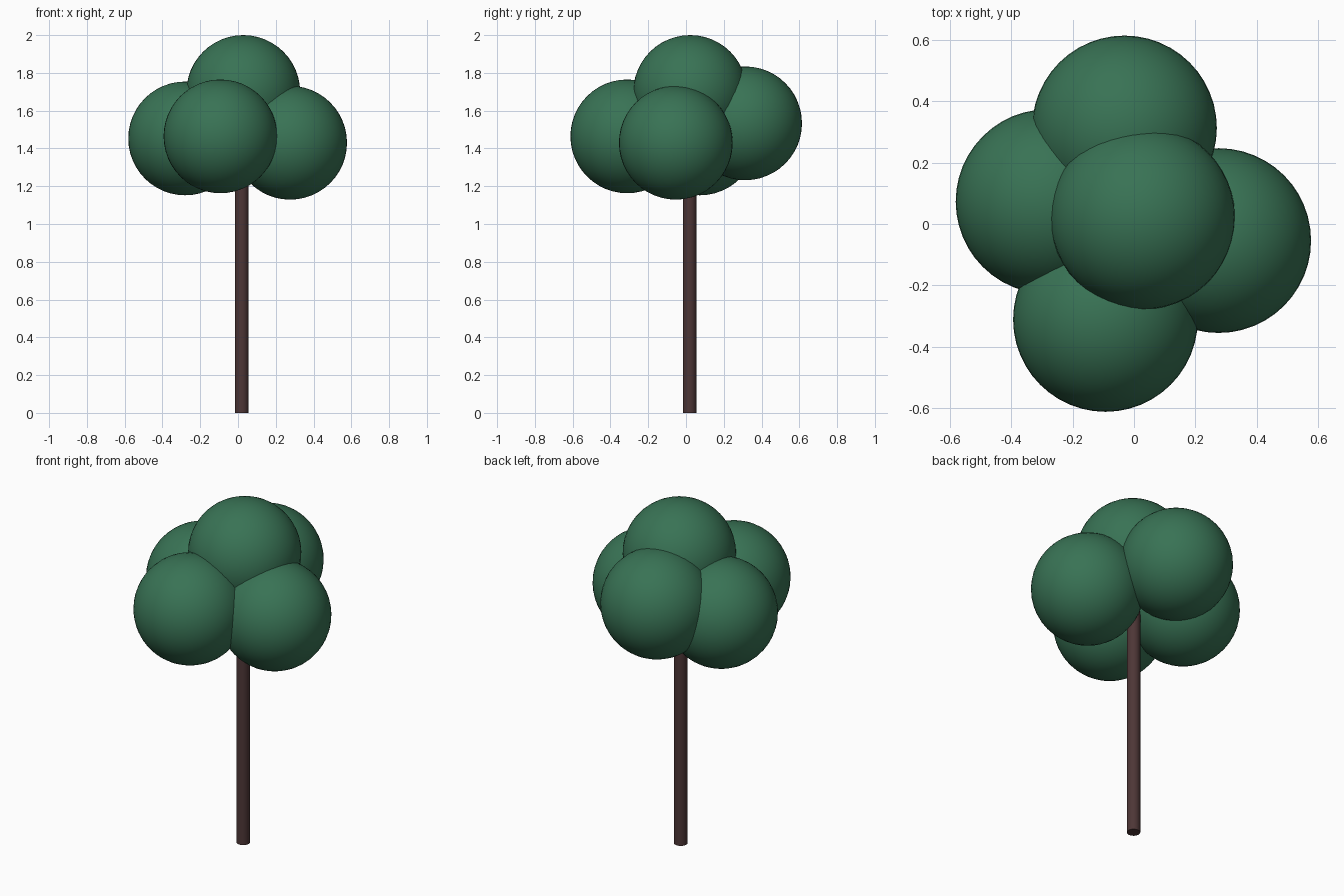
import bpy
import math

if "Cube" in bpy.data.objects:
    bpy.data.objects.remove(bpy.data.objects["Cube"])


def material(name, color):
    mat = bpy.data.materials.new(name)
    mat.diffuse_color = (*color, 1.0)
    mat.use_nodes = True
    mat.node_tree.nodes["Principled BSDF"].inputs["Base Color"].default_value = mat.diffuse_color
    return mat


def finish(name, mat, angle):
    obj = bpy.context.object
    obj.name = name
    obj.data.materials.append(mat)
    bpy.ops.object.shade_smooth_by_angle(angle=math.radians(angle))


leaf = material("leaf_green", (0.04, 0.17, 0.09))
bark = material("bark_brown", (0.075, 0.037, 0.037))

# Trunk: a straight pole running up into the crown
TRUNK_TOP = 1.5
bpy.ops.mesh.primitive_cylinder_add(vertices=16, radius=0.036, depth=TRUNK_TOP,
                                    location=(0.02, 0.02, TRUNK_TOP / 2))
finish("trunk", bark, 40)

# Crown: five equal overlapping balls
CROWN = {
    "crown_top": (0.028, 0.022, 1.699),
    "crown_left": (-0.28, 0.073, 1.453),
    "crown_right": (0.276, -0.054, 1.43),
    "crown_front": (-0.093, -0.311, 1.464),
    "crown_back": (-0.031, 0.313, 1.533),
}
for name, centre in CROWN.items():
    bpy.ops.mesh.primitive_uv_sphere_add(segments=48, ring_count=24,
                                         radius=0.301, location=centre)
    finish(name, leaf, 40)
